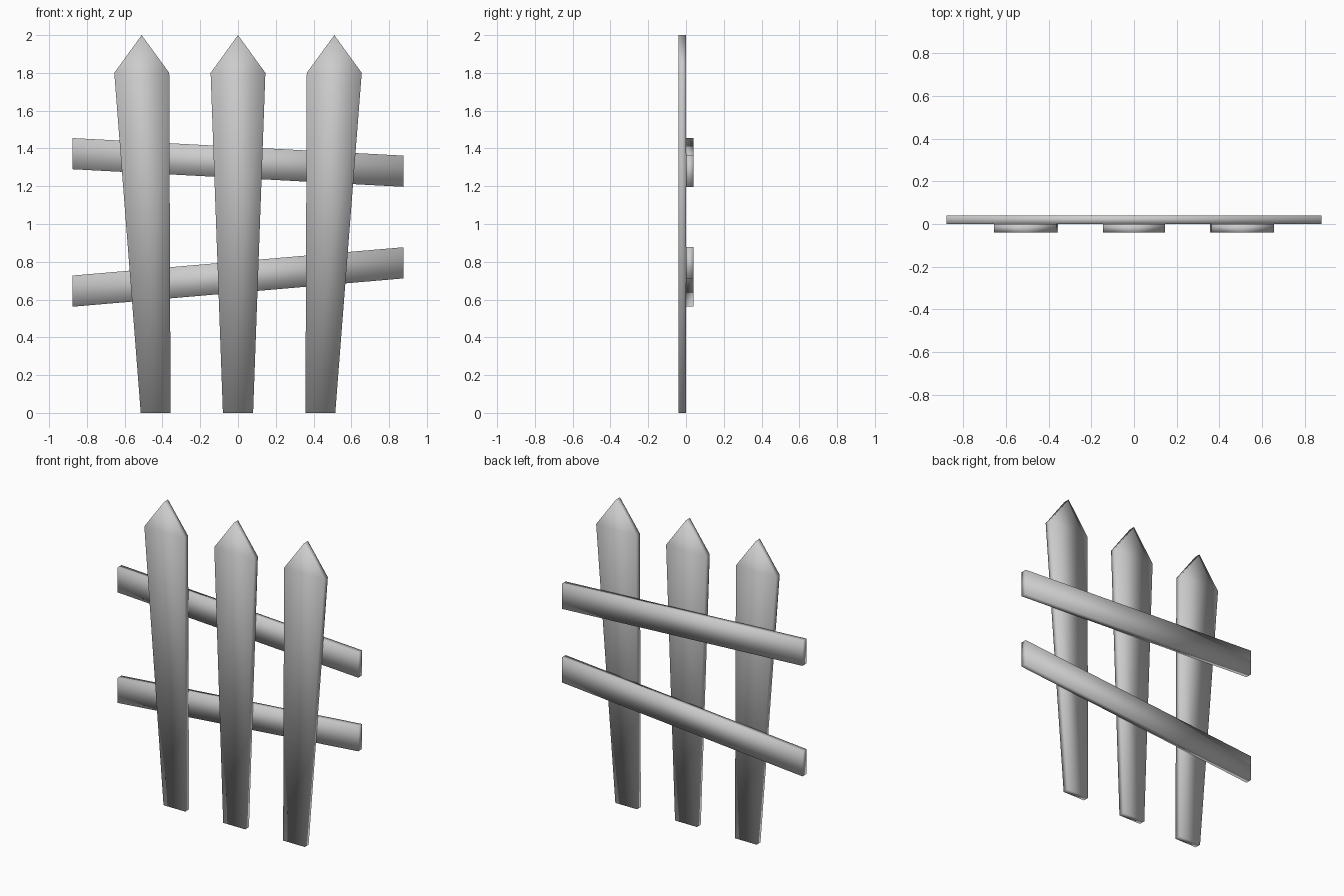
import bpy, bmesh

if "Cube" in bpy.data.objects:
    bpy.data.objects.remove(bpy.data.objects["Cube"])

THICK = 0.04


def board(name, outline, faces, y_front):
    """Extrude a board from an x/z outline, from y_front back by THICK."""
    bm = bmesh.new()
    verts = [bm.verts.new((x, y_front, z)) for x, z in outline]
    front = [bm.faces.new([verts[i] for i in f]) for f in faces]
    ext = bmesh.ops.extrude_face_region(bm, geom=front, use_keep_orig=True)
    moved = [g for g in ext["geom"] if isinstance(g, bmesh.types.BMVert)]
    bmesh.ops.translate(bm, verts=moved, vec=(0, THICK, 0))
    bmesh.ops.recalc_face_normals(bm, faces=bm.faces)
    mesh = bpy.data.meshes.new(name)
    bm.to_mesh(mesh)
    bm.free()
    mesh.shade_smooth()  # soft shading across the board edges
    obj = bpy.data.objects.new(name, mesh)
    bpy.context.collection.objects.link(obj)
    return obj


def picket(name, foot_l, foot_r, left, right, tip):
    """Tapered picket with a pointed top."""
    outline = [(foot_l, 0), (foot_r, 0), (right, 1.8), (tip, 2.0), (left, 1.8)]
    return board(name, outline, [(0, 1, 2, 4), (4, 2, 3)], -THICK)


def rail(name, z_left, z_right, height=0.165, half=0.877):
    """Slanted cross rail; z values are the lower edge at each end."""
    outline = [(-half, z_left), (half, z_right),
               (half, z_right + height), (-half, z_left + height)]
    return board(name, outline, [(0, 1, 2, 3)], 0.0)


# Pickets: the outer two mirror each other
picket("picket_middle", -0.08, 0.08, -0.145, 0.145, 0.0)
picket("picket_right", 0.357, 0.515, 0.364, 0.655, 0.51)
picket("picket_left", -0.515, -0.357, -0.655, -0.364, -0.51)

# Rails behind the pickets
rail("rail_upper", 1.29, 1.197)
rail("rail_lower", 0.562, 0.712)
